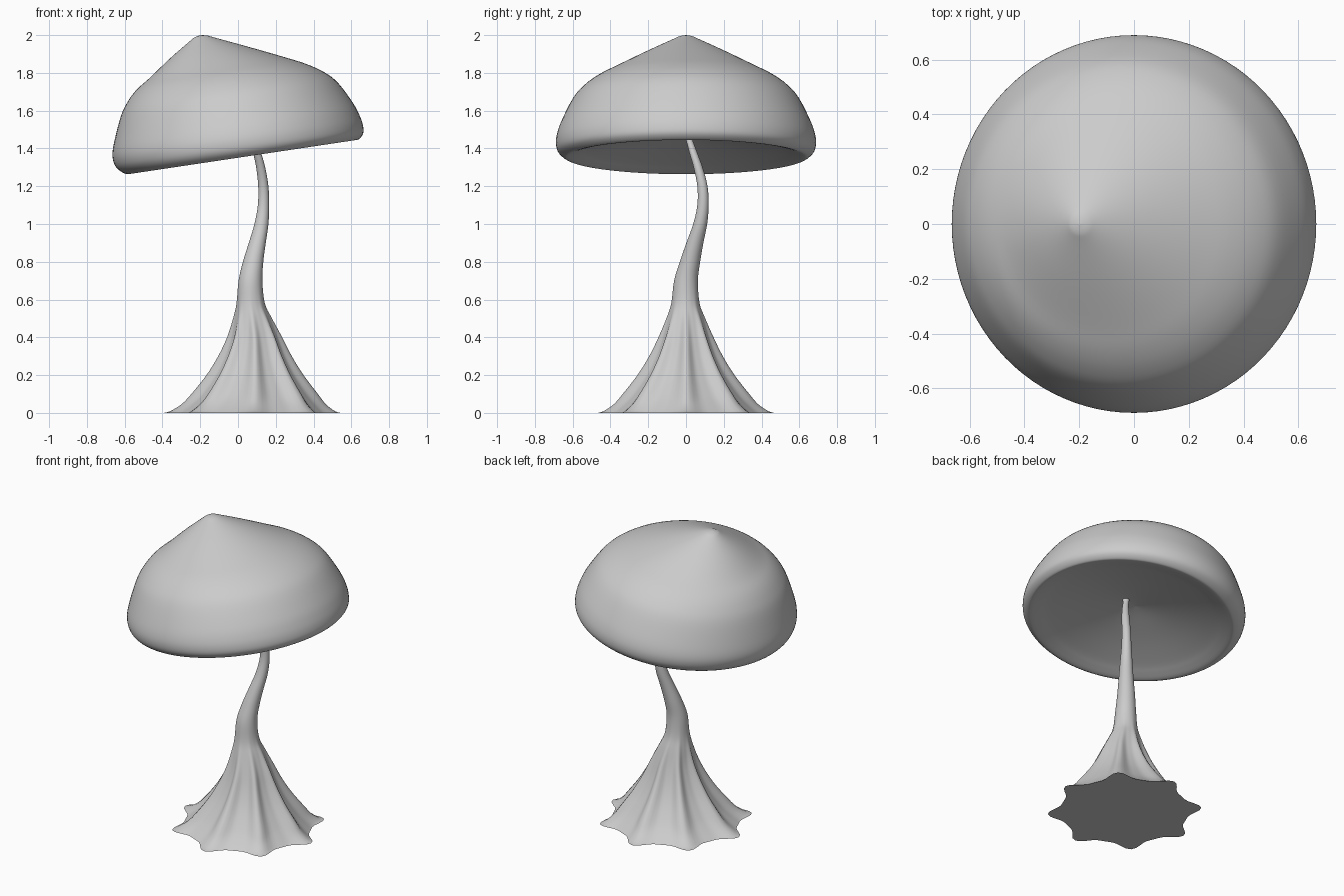
import bpy
from math import cos, sin, pi, radians

if "Cube" in bpy.data.objects:
    bpy.data.objects.remove(bpy.data.objects["Cube"])

SEG = 96


def smooth_path(pts, n):
    """Catmull-Rom samples through a short list of tuples."""
    p = [pts[0]] + list(pts) + [pts[-1]]
    out = []
    for i in range(1, len(p) - 2):
        a, b, c, d = p[i - 1:i + 3]
        for j in range(n):
            t = j / n
            out.append(tuple(0.5 * (2 * B + (C - A) * t + (2 * A - 5 * B + 4 * C - D) * t * t
                                    + (3 * B - A - 3 * C + D) * t ** 3)
                             for A, B, C, D in zip(a, b, c, d)))
    return out + [tuple(pts[-1])]


def loft(name, rings, point):
    """Skin rings of SEG points from bottom to top and close both ends."""
    verts = [point(r, 2 * pi * k / SEG) for r in rings for k in range(SEG)]
    faces = []
    for i in range(len(rings) - 1):
        for k in range(SEG):
            a, b = i * SEG + k, i * SEG + (k + 1) % SEG
            faces.append((a, b, b + SEG, a + SEG))
    last = (len(rings) - 1) * SEG
    faces.append(tuple(reversed(range(SEG))))
    faces.append(tuple(range(last, last + SEG)))
    mesh = bpy.data.meshes.new(name)
    mesh.from_pydata(verts, [], faces)
    mesh.update()
    obj = bpy.data.objects.new(name, mesh)
    bpy.context.collection.objects.link(obj)
    bpy.ops.object.select_all(action='DESELECT')
    obj.select_set(True)
    bpy.context.view_layer.objects.active = obj
    bpy.ops.object.shade_smooth_by_angle(angle=radians(45))
    return obj


# Stem with flared, eight-ridged root: z, centre x, centre y, ridge radius, valley ratio
stem = [(0, .075, 0, .467, .83), (.01, .077, 0, .435, .86), (.045, .083, 0, .383, .87),
        (.1, .088, 0, .335, .84), (.2, .09, 0, .257, .82), (.3, .09, 0, .195, .82),
        (.4, .088, 0, .146, .85), (.5, .077, -.001, .103, .92), (.58, .067, -.003, .075, .98),
        (.7, .066, 0, .063, 1), (.8, .08, .021, .054, 1), (.9, .102, .047, .045, 1),
        (1.0, .124, .075, .037, 1), (1.1, .135, .09, .030, 1), (1.2, .134, .087, .027, 1),
        (1.3, .12, .064, .024, 1), (1.38, .1, .038, .021, 1), (1.45, .078, .016, .018, 1),
        (1.49, .066, .006, .026, 1)]


def stem_point(r, a):
    z, cx, cy, rad, valley = r
    ridge = ((1 + cos(8 * a)) / 2) ** 2.2
    rad *= valley + (1 - valley) * ridge
    return (cx + rad * cos(a), cy + rad * sin(a), z)


loft("stem", smooth_path(stem, 4), stem_point)

# Tilted cap: height above rim plane, radius, sideways bulge; underside first
cap = [(.1, .002, 0), (.09, .1, 0), (.058, .3, 0), (.02, .48, 0), (.0, .55, 0),
       (-.012, .595, 0), (-.01, .618, 0), (.015, .647, 0), (.05, .659, 0), (.1, .656, .005),
       (.171, .632, .018), (.288, .574, .035), (.353, .519, .038), (.407, .448, .034),
       (.457, .356, .03), (.538, .206, .013), (.607, .07, .002), (.625, .033, 0), (.631, .002, 0)]


def cap_point(r, a):
    h, rad, shift = r
    side = rad * cos(a) + shift
    return (.021 + side - .349 * h, 1.044 * rad * sin(a), 1.368 + .15 * side + h)


loft("cap", smooth_path(cap, 4), cap_point)
